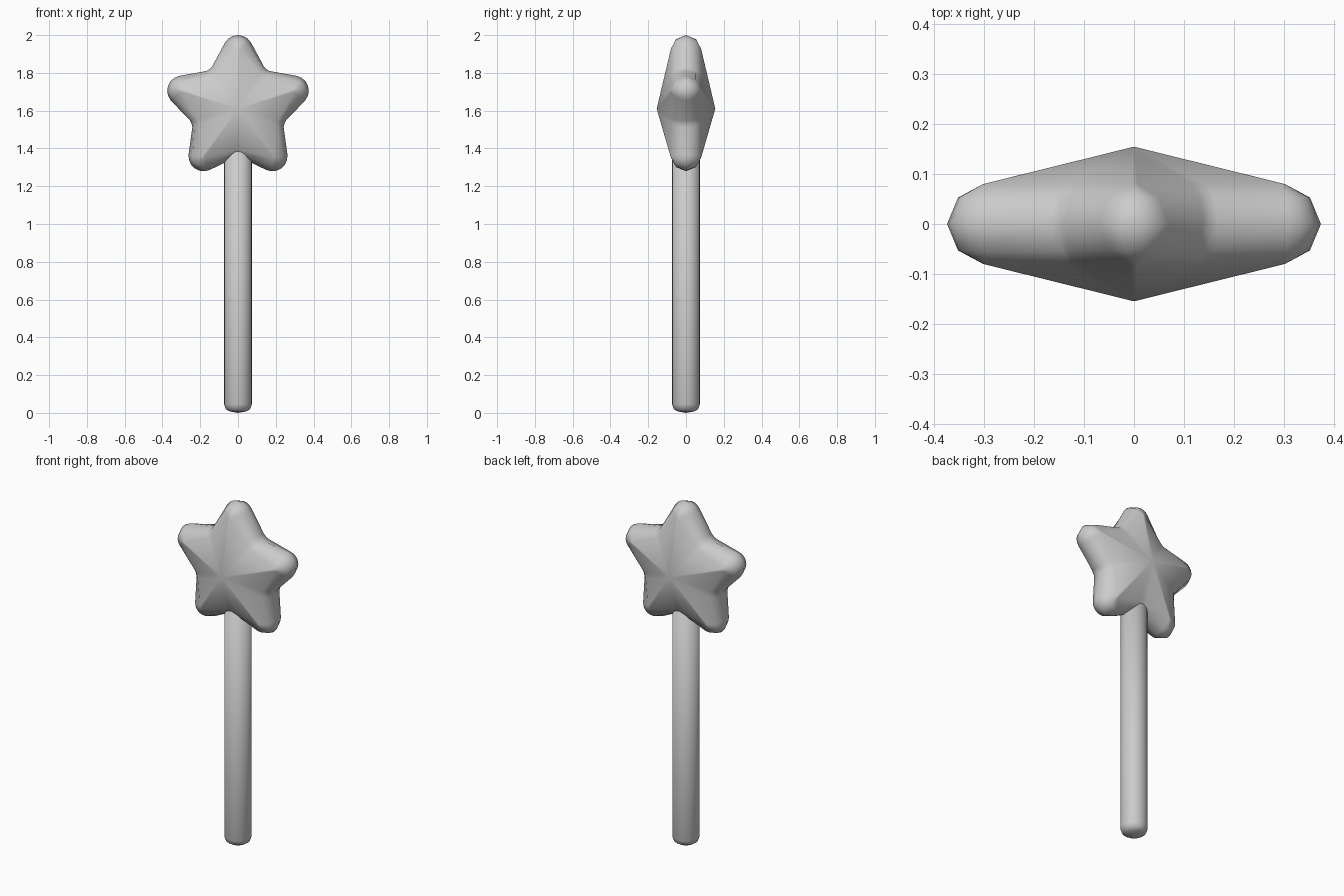
import bpy, bmesh, math

if "Cube" in bpy.data.objects:
    bpy.data.objects.remove(bpy.data.objects["Cube"])

grey = bpy.data.materials.new("light grey")
grey.diffuse_color = (0.6, 0.6, 0.6, 1)
grey.use_nodes = True
grey.node_tree.nodes["Principled BSDF"].inputs["Base Color"].default_value = grey.diffuse_color


def finish(bm, name):
    bmesh.ops.recalc_face_normals(bm, faces=bm.faces)
    for f in bm.faces:
        f.smooth = True
    me = bpy.data.meshes.new(name)
    bm.to_mesh(me)
    bm.free()
    me.materials.append(grey)
    ob = bpy.data.objects.new(name, me)
    bpy.context.collection.objects.link(ob)
    return ob


def bridge(bm, a, b):
    n = len(a)
    for i in range(n):
        bm.faces.new((a[i], a[(i + 1) % n], b[(i + 1) % n], b[i]))


def fan(bm, ring, tip):
    for i in range(len(ring)):
        bm.faces.new((ring[i], ring[(i + 1) % len(ring)], tip))


# Rounded five-pointed star outline, inset by d (angles measured from straight up)
ZC = 1.61


def star_outline(d):
    pts = []
    for k in range(5):
        a = math.radians(72 * k)
        r = 0.08 - d
        for j in range(-3, 4):  # rounded tip
            t = a + math.radians(20 * j)
            pts.append((0.31 * math.sin(a) + r * math.sin(t),
                        0.31 * math.cos(a) + r * math.cos(t)))
        v = a + math.radians(36)  # softened valley
        rv = 0.252 - 0.55 * d
        vx, vz = rv * math.sin(v), rv * math.cos(v)
        s1, s2 = a + math.radians(-30), a + math.radians(102)
        p1 = (vx + 0.02 * math.sin(s1), vz + 0.02 * math.cos(s1))
        p2 = (vx + 0.02 * math.sin(s2), vz + 0.02 * math.cos(s2))
        mid = (vx + 0.006 * math.sin(v), vz + 0.006 * math.cos(v))
        pts += [p1, mid, p2]
    return pts


# Star: puffed, peaked in the middle of both faces
bm = bmesh.new()
rings = []
for d, y in [(0.072, -0.08), (0.022, -0.053), (0, 0), (0.022, 0.053), (0.072, 0.08)]:
    rings.append([bm.verts.new((x, y, ZC + z)) for x, z in star_outline(d)])
for a, b in zip(rings, rings[1:]):
    bridge(bm, a, b)
fan(bm, rings[0], bm.verts.new((0, -0.155, ZC)))
fan(bm, rings[-1], bm.verts.new((0, 0.155, ZC)))
finish(bm, "star")

# Stick: round rod with a rounded lower end
bm = bmesh.new()
rings = []
N = 24
for r, z in [(0.045, 0.008), (0.064, 0.02), (0.073, 0.045), (0.073, 1.45)]:
    rings.append([bm.verts.new((r * math.cos(2 * math.pi * i / N),
                                r * math.sin(2 * math.pi * i / N), z)) for i in range(N)])
for a, b in zip(rings, rings[1:]):
    bridge(bm, a, b)
fan(bm, rings[0], bm.verts.new((0, 0, 0)))
fan(bm, rings[-1], bm.verts.new((0, 0, 1.48)))
finish(bm, "stick")
